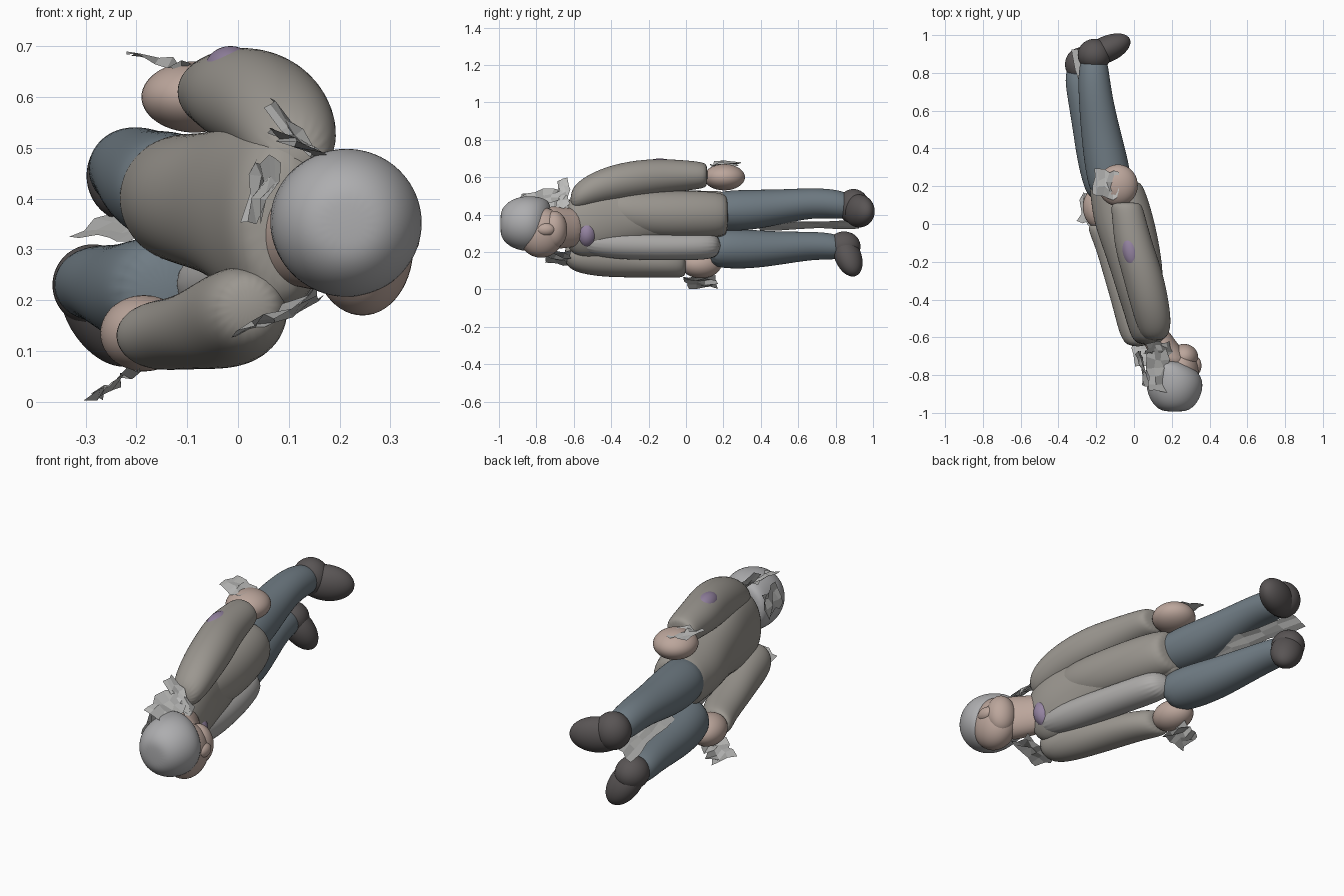
import bpy, bmesh, math, random
from mathutils import Vector, Matrix
from mathutils.bvhtree import BVHTree

if "Cube" in bpy.data.objects:
    bpy.data.objects.remove(bpy.data.objects["Cube"])

random.seed(4)
COL = {"jacket": (.33, .31, .28), "trousers": (.16, .20, .23), "skin": (.50, .38, .33),
       "shoe": (.10, .09, .09), "hair": (.42, .42, .43), "shirt": (.42, .41, .40),
       "scarf": (.30, .23, .36), "scrap": (.50, .50, .49)}
MATS = {}
for key, c in COL.items():
    MATS[key] = bpy.data.materials.new(key)
    MATS[key].diffuse_color = (*c, 1)
solids = []


def finish(name, bm, mat, smooth=True):
    bmesh.ops.recalc_face_normals(bm, faces=bm.faces)
    for f in bm.faces:
        f.smooth = smooth
    me = bpy.data.meshes.new(name)
    bm.to_mesh(me)
    bm.free()
    me.materials.append(MATS[mat])
    ob = bpy.data.objects.new(name, me)
    bpy.context.collection.objects.link(ob)
    if smooth:
        solids.append(ob)
    return ob


def tube(name, mat, rows, n=20):
    """Body part lofted along y: rows of (x, y, z, radius x, radius z)."""
    bm = bmesh.new()
    rings = []
    for x, y, z, rx, rz in rows:
        rings.append([bm.verts.new((x + rx * math.cos(2 * math.pi * i / n), y,
                                    z + rz * math.sin(2 * math.pi * i / n))) for i in range(n)])
    for a, b in zip(rings, rings[1:]):
        for i in range(n):
            bm.faces.new((a[i], a[(i + 1) % n], b[(i + 1) % n], b[i]))
    bm.faces.new(rings[0])
    bm.faces.new(rings[-1])
    ob = finish(name, bm, mat)
    sub = ob.modifiers.new("round", "SUBSURF")
    sub.levels = sub.render_levels = 2


def blob(name, mat, centre, radii, axis=(0, 1, 0)):
    """Ellipsoid whose second radius lies along the axis."""
    bm = bmesh.new()
    q = Vector((0, 1, 0)).rotation_difference(Vector(axis))
    m = Matrix.Translation(centre) @ q.to_matrix().to_4x4() @ Matrix.Diagonal((*radii, 1))
    bmesh.ops.create_uvsphere(bm, u_segments=40, v_segments=28, radius=1, matrix=m)
    finish(name, bm, mat)


def scrap(name, centre, u, v, mat="scrap", nu=5, nv=3, jitter=.012):
    """Ragged loose sheet spanned by u and v."""
    bm = bmesh.new()
    c, u, v = Vector(centre), Vector(u), Vector(v)
    g = [[bm.verts.new(c + u * (i / nu - .5) + v * (j / nv - .5) +
                       Vector([random.uniform(-jitter, jitter) for _ in range(3)]))
          for j in range(nv + 1)] for i in range(nu + 1)]
    for i in range(nu):
        for j in range(nv):
            bm.faces.new((g[i][j], g[i + 1][j], g[i + 1][j + 1], g[i][j + 1]))
    finish(name, bm, mat, False)


def trim_hidden():
    """Bake the rounding and drop faces buried inside neighbouring parts."""
    deps = bpy.context.evaluated_depsgraph_get()
    baked = [bpy.data.meshes.new_from_object(o.evaluated_get(deps)) for o in solids]
    bms = []
    for me in baked:
        bm = bmesh.new()
        bm.from_mesh(me)
        bms.append(bm)
    trees = [BVHTree.FromBMesh(bm) for bm in bms]

    def inside(tree, p):
        loc, nor, _, _ = tree.find_nearest(p, .3)
        return loc is not None and (p - loc).dot(nor) < 0

    for k, bm in enumerate(bms):
        buried = {v for v in bm.verts
                  if any(inside(t, v.co) for j, t in enumerate(trees) if j != k)}
        dead = [f for f in bm.faces if all(v in buried for v in f.verts)]
        bmesh.ops.delete(bm, geom=dead, context="FACES")
        bm.to_mesh(baked[k])
        bm.free()
        solids[k].modifiers.clear()
        solids[k].data = baked[k]


# torso and open jacket
tube("torso", "jacket", [(.09, -.64, .35, .06, .10), (.08, -.61, .35, .095, .17),
     (.07, -.50, .36, .115, .20), (.03, -.35, .38, .125, .18), (-.01, -.18, .39, .135, .15),
     (-.065, 0, .395, .15, .135), (-.10, .14, .40, .13, .13), (-.115, .21, .40, .125, .125),
     (-.115, .22, .40, .09, .09)])
tube("jacket_front_panel", "jacket", [(.07, -.48, .45, .05, .06), (.06, -.36, .42, .10, .11),
     (.03, -.18, .40, .12, .13), (-.02, .04, .40, .125, .13), (-.06, .21, .40, .11, .12),
     (-.06, .225, .40, .08, .08)])
tube("shirt_front", "shirt", [(.10, -.59, .26, .06, .06), (.08, -.40, .24, .085, .08),
     (.035, -.15, .23, .085, .075), (-.02, .05, .23, .09, .075), (-.06, .19, .235, .08, .07)])
blob("scarf", "scarf", (.11, -.53, .30), (.08, .06, .08))

# arms
tube("upper_arm_sleeve", "jacket", [(.11, -.62, .48, .05, .05), (.11, -.56, .51, .09, .085),
     (.085, -.43, .56, .105, .10), (.045, -.26, .59, .11, .105), (.0, -.12, .605, .105, .095),
     (-.025, .02, .61, .09, .08), (-.04, .10, .61, .085, .07), (-.04, .115, .61, .06, .05)])
tube("lower_arm_sleeve", "jacket", [(.02, -.65, .19, .05, .05), (.015, -.60, .18, .09, .09),
     (-.01, -.45, .165, .10, .10), (-.06, -.28, .145, .10, .082), (-.11, -.12, .135, .095, .072),
     (-.16, -.02, .13, .09, .07), (-.17, 0, .13, .06, .05)])
blob("elbow_patch", "scarf", (-.015, -.14, .65), (.05, .10, .05), (-.2, 1, 0))
blob("upper_hand", "skin", (-.085, .205, .60), (.105, .11, .07))
blob("lower_hand", "skin", (-.185, .08, .135), (.085, .11, .075), (-.2, 1, 0))

# legs
tube("upper_leg", "trousers", [(-.11, .14, .42, .10, .09), (-.125, .20, .42, .12, .11),
     (-.15, .35, .425, .118, .11), (-.178, .50, .44, .105, .095), (-.205, .68, .465, .09, .08),
     (-.215, .82, .455, .082, .08), (-.21, .90, .44, .06, .06)])
tube("lower_leg", "trousers", [(-.14, .12, .22, .09, .09), (-.155, .20, .22, .115, .11),
     (-.19, .35, .215, .115, .105), (-.225, .50, .22, .10, .09), (-.27, .68, .235, .085, .075),
     (-.29, .79, .23, .08, .072), (-.285, .86, .22, .05, .05)])

# shoes
blob("upper_heel", "shoe", (-.21, .895, .445), (.088, .085, .092))
blob("upper_shoe", "shoe", (-.145, .925, .42), (.07, .135, .088), (.17, .075, -.01))
blob("lower_heel", "shoe", (-.285, .845, .23), (.08, .088, .08))
blob("lower_shoe", "shoe", (-.26, .865, .18), (.08, .125, .07), (.07, .045, -.12))
scrap("trouser_gap_fold", (-.23, .66, .345), (-.12, .52, .01), (.08, 0, .045), jitter=.007)

# head and neck
tube("neck", "skin", [(.09, -.54, .33, .08, .09), (.12, -.60, .33, .085, .105),
     (.18, -.69, .33, .10, .115), (.21, -.76, .33, .10, .12)])
blob("face", "skin", (.245, -.775, .305), (.10, .125, .135))
blob("jaw", "skin", (.265, -.705, .32), (.075, .07, .10))
blob("nose", "skin", (.325, -.75, .32), (.032, .05, .035))
tube("hair", "hair", [(.215, -.993, .352, .04, .04), (.215, -.985, .352, .08, .08),
     (.215, -.95, .352, .12, .12), (.215, -.89, .352, .148, .146), (.215, -.83, .352, .152, .150),
     (.20, -.78, .355, .14, .14), (.175, -.74, .36, .11, .12), (.16, -.72, .36, .07, .08)])

# ragged loose pieces
scrap("loose_hair_top", (.13, -.78, .50), (.02, -.22, -.02), (.11, 0, -.06))
scrap("loose_hair_back", (.045, -.77, .42), (.05, -.18, 0), (.03, 0, .12))
scrap("loose_collar_top", (.13, -.66, .51), (.13, 0, -.14), (.01, .06, .02))
scrap("loose_collar_bottom", (.08, -.68, .17), (.17, 0, .08), (0, -.13, .02))
scrap("loose_upper_cuff", (-.15, .21, .67), (-.13, .02, .02), (0, .14, 0))
scrap("loose_lower_cuff", (-.24, .08, .04), (-.09, .02, -.055), (.02, .16, 0))
trim_hidden()

for m in bpy.data.materials:
    if m.users and not m.is_grease_pencil:
        m.use_nodes = True
        m.node_tree.nodes["Principled BSDF"].inputs["Base Color"].default_value = m.diffuse_color
